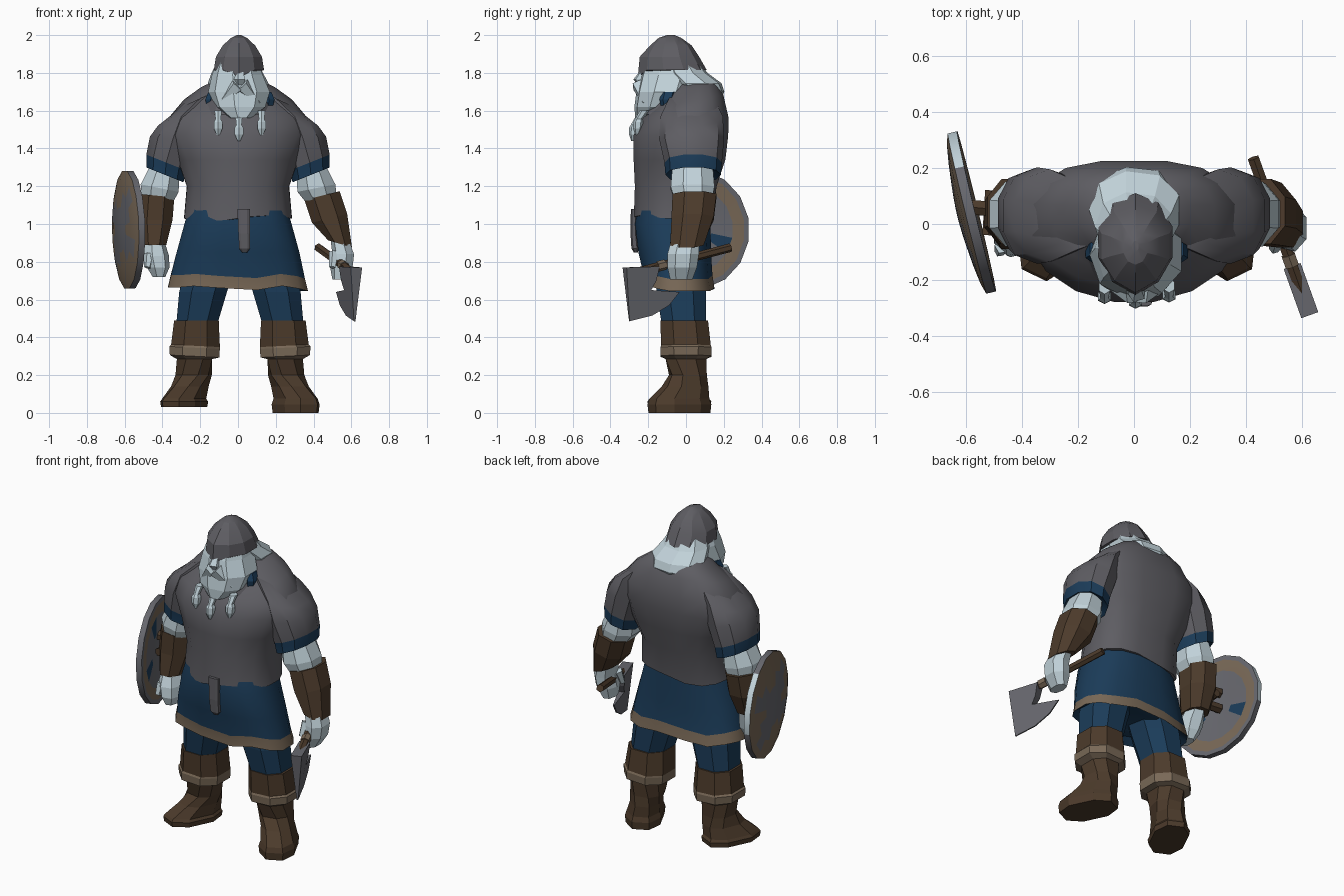
import bpy, bmesh, math
from mathutils import Vector, Matrix

cube = bpy.data.objects.get("Cube")
if cube:
    bpy.data.objects.remove(cube, do_unlink=True)


def material(name, rgb):
    m = bpy.data.materials.new(name)
    m.use_nodes = True
    m.diffuse_color = (*rgb, 1)
    m.node_tree.nodes["Principled BSDF"].inputs["Base Color"].default_value = (*rgb, 1)
    return m


MAIL = material("mail grey", (0.112, 0.110, 0.124))
STEEL = material("steel grey", (0.135, 0.137, 0.155))
BLUE = material("tunic blue", (0.011, 0.045, 0.10))
PALE = material("pale skin and hair", (0.53, 0.64, 0.69))
BROWN = material("leather brown", (0.072, 0.043, 0.024))
TAN = material("fur tan", (0.19, 0.14, 0.095))


def finish(name, bm, mats, smooth=0):
    bmesh.ops.recalc_face_normals(bm, faces=bm.faces)
    me = bpy.data.meshes.new(name)
    bm.to_mesh(me)
    bm.free()
    for m in mats:
        me.materials.append(m)
    ob = bpy.data.objects.new(name, me)
    bpy.context.scene.collection.objects.link(ob)
    if smooth:
        bpy.ops.object.select_all(action='DESELECT')
        ob.select_set(True)
        bpy.context.view_layer.objects.active = ob
        bpy.ops.object.shade_smooth_by_angle(angle=math.radians(smooth))
    return ob


def loft(name, rings, bands, n=8, p=2.2, smooth=0, side=1, shift=0, back=None):
    """Skin over rings (x, y, z, rx, ry, turn, tilt); one material per band.
    p is the squareness of the rings, back that of their rear half."""
    bands = list(bands) + [bands[-1]] * (len(rings) - 1 - len(bands))
    mats = list(dict.fromkeys(bands))
    bm = bmesh.new()
    loops = []
    for r in rings:
        x, y, z, rx, ry, turn, tilt = (tuple(r) + (0, 0))[:7]
        loop = []
        for i in range(n):
            a = 2 * math.pi * (i + 0.5) / n
            c, s = math.cos(a), math.sin(a)
            q = back if back and s > 0 else p
            u = math.copysign(abs(c) ** (2 / q), c) * rx
            v = math.copysign(abs(s) ** (2 / q), s) * ry
            dx = u * math.cos(turn) - v * math.sin(turn)
            dy = u * math.sin(turn) + v * math.cos(turn)
            loop.append(bm.verts.new((side * (x + dx) + shift, y + dy, z + tilt * dx)))
        loops.append(loop)
    for k, m in enumerate(bands):
        for i in range(n):
            j = (i + 1) % n
            f = bm.faces.new((loops[k][i], loops[k][j], loops[k + 1][j], loops[k + 1][i]))
            f.material_index = mats.index(m)
    bm.faces.new(loops[0]).material_index = mats.index(bands[0])
    bm.faces.new(loops[-1]).material_index = mats.index(bands[-1])
    return finish(name, bm, mats, smooth)


def rod(name, a, b, r, mat, n=6, r2=None):
    a, b = Vector(a), Vector(b)
    bm = bmesh.new()
    rot = (b - a).to_track_quat('Z', 'Y').to_matrix().to_4x4()
    bmesh.ops.create_cone(bm, cap_ends=True, segments=n, radius1=r, radius2=r if r2 is None else r2,
                          depth=(b - a).length, matrix=Matrix.Translation((a + b) / 2) @ rot)
    return finish(name, bm, [mat])


def prism(name, points, mat):
    """Flat shape from (centre, half-thickness vector) pairs."""
    bm = bmesh.new()
    f = [bm.verts.new(c + t) for c, t in points]
    b = [bm.verts.new(c - t) for c, t in points]
    bm.faces.new(f)
    bm.faces.new(b[::-1])
    for i in range(len(f)):
        j = (i + 1) % len(f)
        bm.faces.new((f[i], b[i], b[j], f[j]))
    return finish(name, bm, [mat])


# Mail shirt: square back, rounder chest, neckline higher behind
shirt = loft("mail_shirt", [
    (0, -.07, 1.03, .29, .21), (0, -.055, 1.2, .275, .22), (0, -.035, 1.34, .325, .247),
    (0, -.028, 1.47, .38, .255), (0, 0, 1.565, .37, .228), (0, .01, 1.645, .29, .19),
    (0, .02, 1.71, .2, .145), (0, 0, 1.76, .11, .1)], [MAIL], 16, 1.95, 40, back=2.8)
for v in shirt.data.vertices:
    if v.co.z > 1.6:
        v.co.z += .2 * v.co.y
    elif v.co.z < 1.1:
        v.co.z += .015 * math.sin(11 * v.co.x) - .1 * max(0, v.co.y)
loft("shirt_neck", [(0, -.07, 1.58, .2, .165), (0, -.06, 1.66, .175, .14),
                    (0, -.05, 1.72, .13, .11)], [MAIL], 10)
for side in (1, -1):
    loft("tunic_collar", [(.01 + side * .15, -.10, 1.625, .03, .035), (.01 + side * .155, -.10, 1.66, .032, .04),
                          (.01 + side * .14, -.09, 1.70, .03, .04)], [BLUE], 6)

# Tunic skirt with a wavy fur hem
skirt = loft("tunic_skirt", [
    (0, -.065, 1.08, .265, .195), (0, -.07, 1.0, .288, .203), (0, -.06, .85, .33, .195),
    (0, -.04, .722, .36, .183), (0, -.035, .658, .376, .188), (0, -.035, .70, .31, .15)],
    [BLUE, BLUE, BLUE, TAN, BLUE], 16, 2.5, 40)
for v in skirt.data.vertices:
    if v.co.z < .74:
        v.co.z += .014 * math.sin(14 * v.co.x + 9 * v.co.y)
loft("belt_tail", [(.03, -.275, 1.08, .035, .018), (.032, -.277, .95, .032, .018),
                   (.035, -.27, .87, .03, .02), (.035, -.265, .85, .015, .012)], [MAIL], 8, 3)

# Legs and boots
for side, label, shift, floor in ((1, "left", 0, 0), (-1, "right", .02, .03)):
    loft(label + "_trouser", [
        (.15, -.03, .82, .14, .14), (.205, -.025, .64, .135, .14), (.24, -.01, .46, .115, .125)],
        [BLUE], 8, 2.4, 0, side, shift)
    loft(label + "_boot", [
        (.24, -.01, .49, .126, .135), (.245, 0, .355, .138, .14, 0, .05), (.25, 0, .345, .143, .145, 0, .05),
        (.25, 0, .30, .14, .143, 0, .05), (.25, 0, .285, .1, .115), (.255, .01, .2, .095, .1, .2),
        (.275, -.005, .14, .09, .125, .4), (.305, -.035, .075, .1, .165, .45),
        (.305, -.035, .045 + floor / 2, .11, .175, .45), (.305, -.035, floor, .105, .17, .45)],
        [BROWN, TAN, TAN, TAN, BROWN], 8, 2.4, 0, side, shift)

# Sleeves and upper arms
for side, label in ((1, "left"), (-1, "right")):
    loft(label + "_sleeve", [
        (.2, .03, 1.665, .1, .12, 0, -.45), (.30, .03, 1.57, .13, .165, 0, -.4),
        (.345, .03, 1.45, .127, .172, 0, .1), (.38, .038, 1.325, .11, .152, 0, .4),
        (.386, .038, 1.26, .102, .147, 0, .4), (.388, .038, 1.28, .08, .11, 0, .4)],
        [MAIL, MAIL, MAIL, BLUE], 10, 2.2, 40, side)
    loft(label + "_upper_arm", [
        (.385, .035, 1.31, .085, .115), (.415, .035, 1.19, .108, .125, 0, .2),
        (.45 if side > 0 else .43, .04, 1.1, .085, .1)], [PALE], 8, 2.1, 0, side)

# Bracers and hands
loft("left_bracer", [(.445, .045, 1.15, .1, .125, 0, .25), (.485, .035, 1.03, .1, .12, 0, .25),
                     (.54, .005, .895, .068, .095, 0, -.3)], [BROWN], 8)
loft("left_hand", [(.535, 0, .94, .05, .075, 0, -.3), (.56, -.015, .84, .06, .085),
                   (.55, -.02, .77, .062, .08), (.535, -.025, .705, .035, .06)], [PALE], 7)
loft("right_bracer", [(.43, .045, 1.15, .1, .125, 0, .1), (.44, .035, 1.02, .1, .115),
                      (.445, 0, .89, .07, .095)], [BROWN], 8, side=-1)
loft("right_hand", [(.445, 0, .92, .052, .075), (.435, -.03, .83, .07, .085),
                    (.425, -.04, .77, .062, .08), (.42, -.045, .72, .035, .055)], [PALE], 7, side=-1)
rod("left_thumb", (.51, -.06, .85), (.50, -.09, .77), .028, PALE, 5, .018)
rod("right_thumb", (-.47, -.08, .84), (-.48, -.10, .77), .028, PALE, 5, .018)

# Hair, beard and face
loft("hair", [(0, -.04, 1.86, .11, .11), (0, -.01, 1.80, .14, .125), (.005, .05, 1.745, .165, .14),
              (.005, .085, 1.70, .155, .12), (.005, .085, 1.66, .13, .1)], [PALE], 9)
loft("beard", [(0, -.085, 1.86, .115, .13), (0, -.085, 1.79, .138, .16), (.01, -.11, 1.70, .168, .155),
               (.012, -.14, 1.62, .14, .135), (.012, -.19, 1.56, .06, .08)], [PALE], 9)
loft("nose", [(.01, -.225, 1.81, .02, .02), (.01, -.245, 1.765, .034, .035),
              (.01, -.235, 1.735, .022, .02)], [PALE], 5)
for side in (1, -1):
    rod("moustache", (.01 + side * .01, -.245, 1.735), (.01 + side * .1, -.215, 1.64), .045, PALE, 5, .015)
for x, top, y in ((-.105, 1.60, -.255), (.005, 1.57, -.272), (.125, 1.60, -.25)):
    z = top - .06
    loft("beard_braid", [(x, y + .03, top, .022, .025), (x, y, z + .015, .016, .02),
                         (x, y - .003, z, .026, .026), (x, y - .006, z - .035, .026, .024),
                         (x, y - .01, z - .07, .008, .008)], [PALE], 6)

# Helmet with a peaked brow
helmet = loft("helmet", [
    (.005, -.065, 1.815, .14, .175), (.005, -.08, 1.885, .128, .15), (.005, -.08, 1.945, .09, .11),
    (.005, -.085, 1.985, .045, .06), (.005, -.08, 2.0, .012, .02)], [MAIL], 10, 2.0, 20)
for v in helmet.data.vertices:
    if v.co.y < -.2 and abs(v.co.x) < .03:
        v.co.y -= .015
        if v.co.z < 1.83:
            v.co.z -= .035


# Axe, lying in one upright plane
def in_axe_plane(y, z):
    return Vector((.51 - .36 * y, y, z))


across = Vector((.94, .34, 0))
rod("axe_handle", in_axe_plane(.235, .875), in_axe_plane(-.30, .735), .023, BROWN, 6)
rod("axe_handle_band", in_axe_plane(-.11, .785), in_axe_plane(-.15, .775), .028, TAN, 6)
prism("axe_blade", [(in_axe_plane(y, z), across * t) for y, z, t in (
    (-.325, .77, .032), (-.15, .775, .032), (-.165, .70, .025), (-.19, .65, .018),
    (-.035, .64, .004), (-.09, .57, .004), (-.18, .515, .004), (-.30, .485, .004))], STEEL)

# Round shield, slightly taller than wide, with ringed faces on both sides
profile = ((.03, .048), (.07, .046), (.12, .042), (.20, .034), (.27, .024), (.312, .012),
           (.312, -.022), (.285, -.022), (.22, -.016), (.10, -.006), (.02, 0))
shield = loft("shield", [(0, 0, h, r * .96, r * 1.015) for r, h in profile],
              [STEEL, STEEL, STEEL, TAN, TAN, STEEL, STEEL, TAN, STEEL, STEEL], 16, 2, 30)
shield.matrix_world = Matrix.Translation((-.583, .04, .97)) @ Vector(
    (-.97, -.235, -.02)).to_track_quat('Z', 'Y').to_matrix().to_4x4()
shield.data.materials.append(BLUE)
shield.data.materials.append(PALE)
for f in shield.data.polygons:
    c = shield.matrix_world @ f.center
    r = f.center.xy.length
    sector = int((math.atan2(f.center.y, f.center.x) + math.pi) / math.pi * 8)
    outer = f.center.z > .02
    if outer and .13 < r < .18 and sector % 4 == 0:      # painted spokes outside
        f.material_index = 1
    elif outer and .21 < r < .25 and sector % 4 == 2:    # gaps in the outer ring
        f.material_index = 0
    elif f.center.z < 0 and .13 < r < .18 and sector % 5 == 1:   # blue marks inside
        f.material_index = 2
    elif r > .29 and abs(f.center.z) < .01 and c.y > .2 and c.z > .9:   # worn pale rim
        f.material_index = 3

# Straps that hold the shield to the arm
for z in (.95, 1.05):
    rod("shield_strap", (-.47, .05, z), (-.58, .06, z), .03, BROWN, 6)
rod("shield_grip", (-.51, .12, 1.0), (-.52, -.04, 1.0), .024, BROWN, 6)
